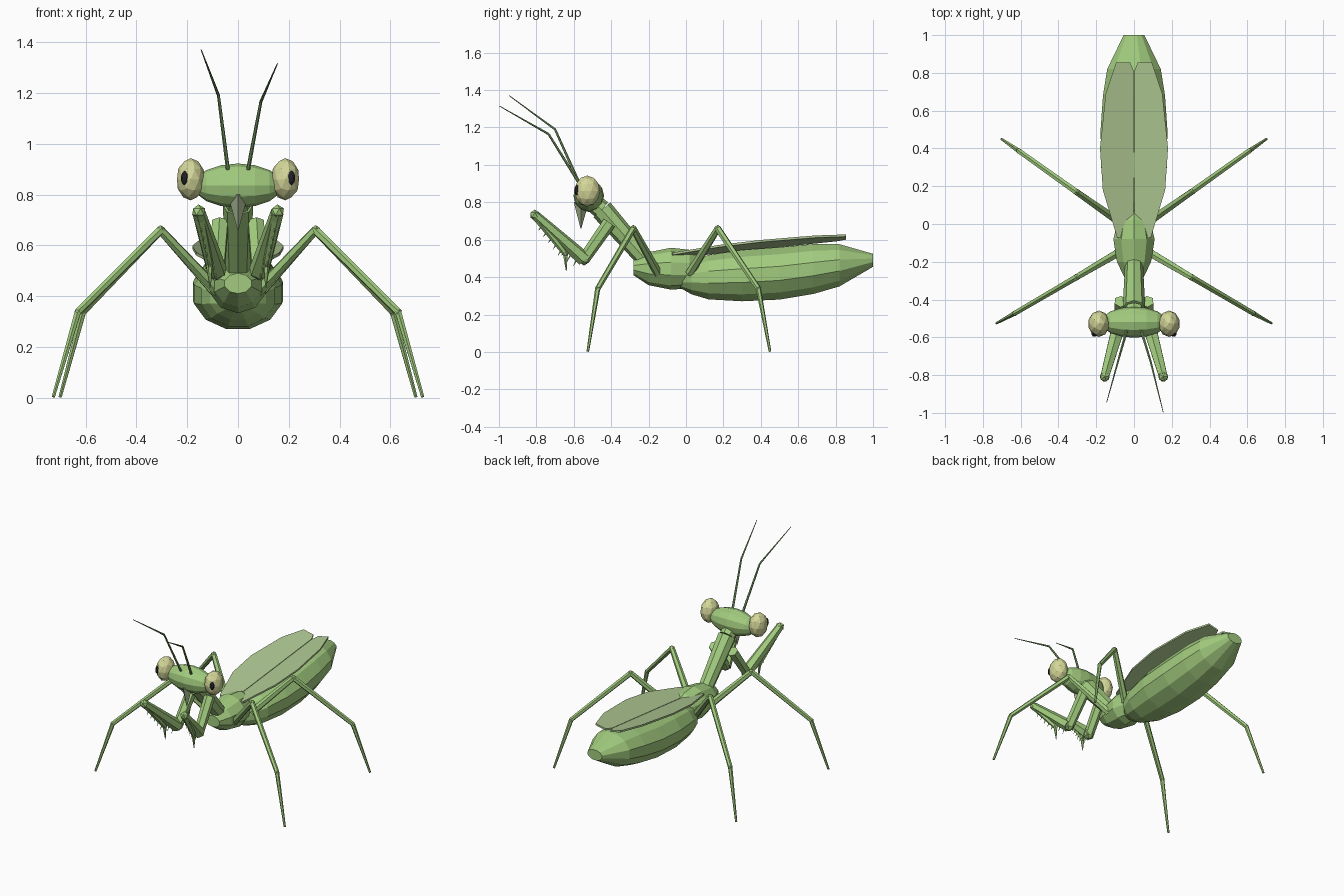
import bpy, bmesh, math
from mathutils import Vector, Matrix

if "Cube" in bpy.data.objects:
    bpy.data.objects.remove(bpy.data.objects["Cube"])


def material(name, rgb):
    m = bpy.data.materials.new(name)
    m.diffuse_color = (*rgb, 1)
    m.use_nodes = True
    m.node_tree.nodes["Principled BSDF"].inputs["Base Color"].default_value = m.diffuse_color
    return m


GREEN = material("body_green", (0.36, 0.60, 0.21))
DARK = material("antenna_green", (0.22, 0.38, 0.15))
WING = material("wing_green", (0.43, 0.58, 0.29))
EYE = material("eye_yellow", (0.66, 0.68, 0.32))
MOUTH = material("mouth_grey", (0.38, 0.46, 0.28))
BLACK = material("pupil_black", (0.015, 0.015, 0.02))


def finish(name, bm, mat):
    bmesh.ops.recalc_face_normals(bm, faces=bm.faces)
    me = bpy.data.meshes.new(name)
    bm.to_mesh(me)
    bm.free()
    me.materials.append(mat)
    ob = bpy.data.objects.new(name, me)
    bpy.context.collection.objects.link(ob)
    return ob


def add_segment(bm, a, b, r1, r2, sides=6):
    a, b = Vector(a), Vector(b)
    d = b - a
    rot = d.to_track_quat('Z', 'Y').to_matrix().to_4x4()
    bmesh.ops.create_cone(bm, cap_ends=True, segments=sides, radius1=r1, radius2=r2,
                          depth=d.length, matrix=Matrix.Translation((a + b) / 2) @ rot)


def add_ball(bm, c, r, sub=1):
    bmesh.ops.create_icosphere(bm, subdivisions=sub, radius=1,
                               matrix=Matrix.Translation(c) @ Matrix.Diagonal((*r, 1)))


def limb(name, points, radii, mat, joint=1.08, sides=6):
    # chain of tapered segments with a small ball at every bend
    bm = bmesh.new()
    for i, (r1, r2) in enumerate(radii):
        add_segment(bm, points[i], points[i + 1], r1, r2, sides)
        if joint and i < len(radii) - 1:
            add_ball(bm, points[i + 1], (r2 * joint,) * 3)
    return finish(name, bm, mat)


def loft(name, rings, sides, mat):
    # rings are (y, centre z, half width, half height)
    bm = bmesh.new()
    loops = []
    for y, z, rx, rz in rings:
        loops.append([bm.verts.new((rx * math.cos(t), y, z + rz * math.sin(t)))
                      for t in [2 * math.pi * (k + 0.5) / sides for k in range(sides)]])
    for p, q in zip(loops, loops[1:]):
        for k in range(sides):
            j = (k + 1) % sides
            bm.faces.new((p[k], p[j], q[j], q[k]))
    bm.faces.new(loops[0])
    bm.faces.new(loops[-1])
    return finish(name, bm, mat)


# abdomen, thorax and neck
loft("abdomen", [(-0.03, 0.38, 0.06, 0.04), (0.03, 0.395, 0.115, 0.09), (0.12, 0.40, 0.15, 0.123),
                 (0.30, 0.408, 0.18, 0.142), (0.50, 0.42, 0.183, 0.145), (0.68, 0.443, 0.17, 0.138),
                 (0.82, 0.463, 0.147, 0.117), (1.0, 0.49, 0.057, 0.036)], 12, GREEN)
loft("thorax", [(-0.28, 0.45, 0.055, 0.04), (-0.20, 0.445, 0.095, 0.088), (-0.08, 0.445, 0.115, 0.112),
                (0.02, 0.443, 0.088, 0.103), (0.07, 0.45, 0.035, 0.07)], 10, GREEN)
limb("neck", [(0, -0.16, 0.43), (0, -0.45, 0.76), (0, -0.51, 0.81)],
     [(0.045, 0.06), (0.052, 0.05)], GREEN, joint=0, sides=8)

# head
bm = bmesh.new()
bmesh.ops.create_uvsphere(bm, u_segments=12, v_segments=8, radius=1,
                          matrix=Matrix.Translation((0, -0.52, 0.835))
                          @ Matrix.Diagonal((0.175, 0.082, 0.087, 1))
                          @ Matrix.Rotation(math.pi / 2, 4, 'Y'))
finish("head", bm, GREEN)

# mouth
bm = bmesh.new()
add_segment(bm, (0, -0.56, 0.80), (0, -0.562, 0.66), 0.04, 0.002, 4)
finish("mouth", bm, MOUTH)

ANTENNA = {-1: [(-0.04, -0.57, 0.90), (-0.077, -0.70, 1.19), (-0.145, -0.945, 1.37)],
           1: [(0.04, -0.57, 0.90), (0.09, -0.735, 1.165), (0.155, -0.998, 1.315)]}

for s, side in ((-1, "left"), (1, "right")):
    def P(x, y, z):
        return Vector((s * x, y, z))

    # eyes and pupils
    bm = bmesh.new()
    add_ball(bm, P(0.186, -0.528, 0.86), (0.057, 0.07, 0.083), 2)
    finish(side + "_eye", bm, EYE)
    bm = bmesh.new()
    add_ball(bm, P(0.21, -0.583, 0.865), (0.015, 0.014, 0.028), 2)
    finish(side + "_pupil", bm, BLACK)

    # antennae
    limb(side + "_antenna", ANTENNA[s], [(0.008, 0.006), (0.006, 0.002)], DARK)

    # walking legs
    radii = [(0.024, 0.018), (0.018, 0.015), (0.014, 0.007)]
    limb(side + "_middle_leg", [P(0.08, -0.15, 0.42), P(0.305, -0.282, 0.66),
                                P(0.63, -0.472, 0.338), P(0.727, -0.525, 0.003)], radii, GREEN)
    limb(side + "_hind_leg", [P(0.09, 0.02, 0.42), P(0.305, 0.17, 0.66),
                              P(0.61, 0.387, 0.338), P(0.70, 0.449, 0.003)], radii, GREEN)

    # folded grasping foreleg
    elbow, wrist, tip = P(0.082, -0.545, 0.497), P(0.155, -0.808, 0.732), P(0.112, -0.645, 0.525)
    limb(side + "_foreleg", [P(0.07, -0.41, 0.69), elbow, wrist],
         [(0.036, 0.032), (0.040, 0.026)], GREEN, joint=1.1)
    bm = bmesh.new()
    add_ball(bm, wrist, (0.029,) * 3)
    add_segment(bm, wrist, tip, 0.022, 0.015)
    add_segment(bm, tip, P(0.11, -0.64, 0.432), 0.014, 0.002)
    add_ball(bm, tip, (0.017,) * 3)
    finish(side + "_foreleg_claw", bm, GREEN)

    # foreleg spines
    bm = bmesh.new()
    for k in range(5):
        a = wrist.lerp(tip, 0.25 + 0.16 * k)
        add_segment(bm, a, a + P(0, -0.022, -0.032), 0.006, 0.001, 4)
    for k in range(3):
        a = elbow.lerp(wrist, 0.1 + 0.12 * k)
        add_segment(bm, a, a + P(0, -0.03, -0.06), 0.007, 0.001, 4)
    finish(side + "_foreleg_spines", bm, GREEN)

    # folded wing, outer edge raised
    bm = bmesh.new()
    outline = [(0.002, 0.03), (0.06, -0.08), (0.09, -0.07), (0.165, 0.18), (0.18, 0.40),
               (0.15, 0.69), (0.095, 0.855), (0.02, 0.855), (0.002, 0.81)]
    low = bm.faces.new([bm.verts.new((s * x, y, 0.499 + 0.104 * (y + 0.08) + 0.21 * x))
                        for x, y in outline])
    top = bmesh.ops.extrude_face_region(bm, geom=[low], use_keep_orig=True)
    bmesh.ops.translate(bm, vec=(0, 0, 0.012),
                        verts=[v for v in top["geom"] if isinstance(v, bmesh.types.BMVert)])
    finish(side + "_wing", bm, WING)
